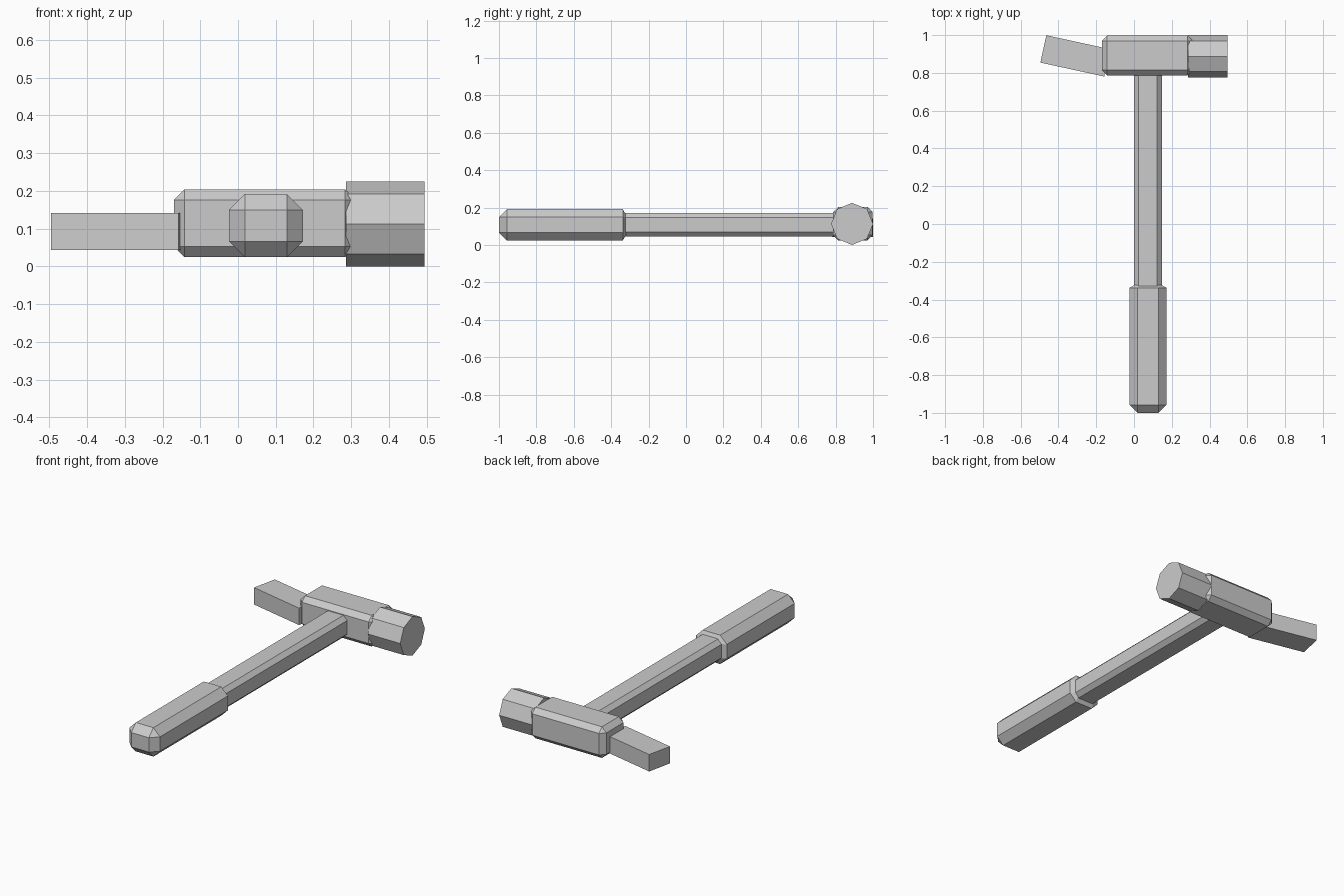
import bpy, bmesh, math
from mathutils import Matrix, Vector

old = bpy.data.objects.get("Cube")
if old:
    bpy.data.objects.remove(old, do_unlink=True)

# Single grey finish
grey = bpy.data.materials.new("plain grey")
grey.use_nodes = True
color = (0.6, 0.6, 0.6, 1)
grey.diffuse_color = color
grey.node_tree.nodes["Principled BSDF"].inputs["Base Color"].default_value = color


def finish(name, bm):
    bmesh.ops.recalc_face_normals(bm, faces=bm.faces)
    mesh = bpy.data.meshes.new(name)
    bm.to_mesh(mesh)
    bm.free()
    mesh.materials.append(grey)
    obj = bpy.data.objects.new(name, mesh)
    bpy.context.scene.collection.objects.link(obj)
    return obj


def chamfered_box(low, high, chamfer):
    """Box between two corners with every edge cut flat."""
    low, high = Vector(low), Vector(high)
    bm = bmesh.new()
    bmesh.ops.create_cube(bm, size=1)
    bmesh.ops.scale(bm, vec=high - low, verts=bm.verts)
    bmesh.ops.translate(bm, vec=(low + high) / 2, verts=bm.verts)
    if chamfer:
        bmesh.ops.bevel(bm, geom=bm.edges[:], offset=chamfer, offset_type='OFFSET',
                        segments=1, profile=0.5, affect='EDGES')
    return bm


# Shaft, its far end buried in the head
finish("handle_shaft", chamfered_box((0, -0.4, 0.046), (0.147, 0.85, 0.172), 0.024))

# Grip, with a shorter chamfer where it meets the shaft
grip = chamfered_box((-0.024, -1, 0.024), (0.172, -0.314, 0.191), 0.042)
for v in grip.verts:
    if -0.4 < v.co.y < -0.33:
        v.co.y = -0.338
finish("handle_grip", grip)

# Head block
finish("head_block", chamfered_box((-0.17, 0.787, 0.024), (0.312, 0.998, 0.204), 0.028))

# Eight-sided striking face, with corners at top and bottom
face = bmesh.new()
bmesh.ops.create_cone(face, cap_ends=True, segments=8, radius1=0.1125, radius2=0.1125,
                      depth=0.208)
bmesh.ops.transform(face, verts=face.verts,
                    matrix=Matrix.Translation((0.39, 0.888, 0.1125))
                    @ Matrix.Rotation(math.pi / 2, 4, 'Y'))
finish("striking_face", face)

# Straight wedge at the other end, angled backwards
wedge = chamfered_box((-0.173, -0.074, -0.049), (0.173, 0.074, 0.049), 0)
bmesh.ops.transform(wedge, verts=wedge.verts,
                    matrix=Matrix.Translation((-0.311, 0.89, 0.092))
                    @ Matrix.Rotation(math.radians(-12.3), 4, 'Z'))
finish("rear_wedge", wedge)
